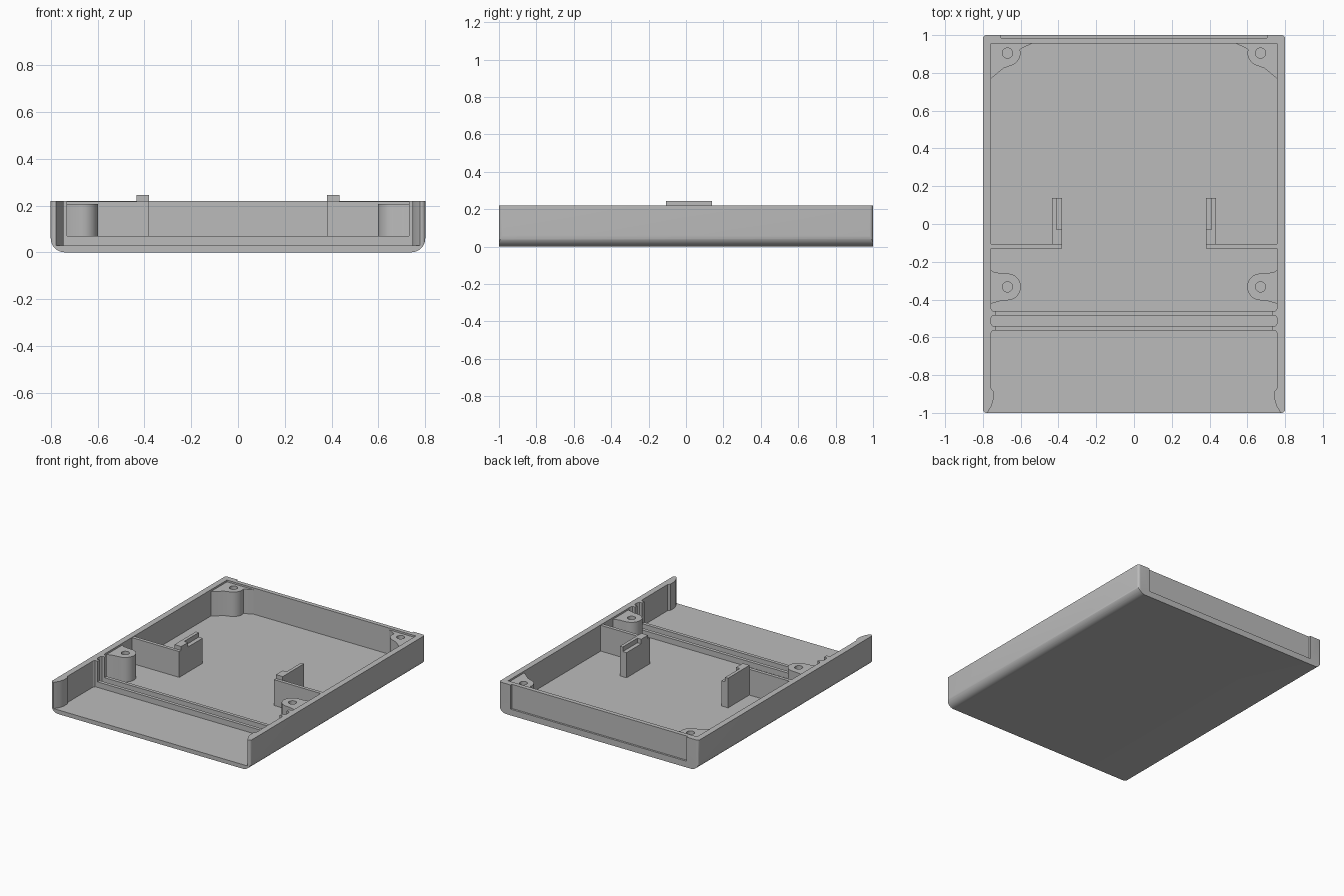
import bpy
import bmesh
from math import sin, cos, radians
from mathutils import Vector

cube = bpy.data.objects.get("Cube")
if cube:
    bpy.data.objects.remove(cube, do_unlink=True)

FLOOR, RIM, BOSS_TOP = 0.03, 0.22, 0.207
WALL = 0.757  # inner face of the side walls

grey = bpy.data.materials.new("plain grey")
grey.use_nodes = True
colour = (0.5, 0.5, 0.5, 1)
grey.diffuse_color = colour
grey.node_tree.nodes["Principled BSDF"].inputs["Base Color"].default_value = colour
parts = []


def arc(cx, cy, r, start, end, steps=8):
    angles = [radians(start + (end - start) * i / steps) for i in range(steps + 1)]
    return [(cx + r * cos(a), cy + r * sin(a)) for a in angles]


def prism(name, outline, low, high, upright=True):
    """Extrude an outline along z, or along y when it is an x-z section."""
    bm = bmesh.new()
    place = (lambda p: (p[0], p[1], low)) if upright else (lambda p: (p[0], low, p[1]))
    face = bm.faces.new([bm.verts.new(place(p)) for p in outline])
    side = bmesh.ops.extrude_face_region(bm, geom=[face])["geom"]
    depth = high - low
    move = Vector((0, 0, depth)) if upright else Vector((0, depth, 0))
    bmesh.ops.translate(bm, vec=move, verts=[g for g in side if isinstance(g, bmesh.types.BMVert)])
    bmesh.ops.recalc_face_normals(bm, faces=bm.faces)
    mesh = bpy.data.meshes.new(name)
    bm.to_mesh(mesh)
    bm.free()
    mesh.materials.append(grey)
    obj = bpy.data.objects.new(name, mesh)
    bpy.context.collection.objects.link(obj)
    parts.append(obj)
    return obj


def box(name, x0, x1, y0, y1, z0, z1):
    return prism(name, [(x0, y0), (x1, y0), (x1, y1), (x0, y1)], z0, z1)


def combine(obj, tool, operation="DIFFERENCE"):
    """Apply a boolean and remove its tool object."""
    mod = obj.modifiers.new("cut", "BOOLEAN")
    mod.operation, mod.object, mod.solver = operation, tool, "EXACT"
    bpy.context.view_layer.update()
    result = bpy.data.meshes.new_from_object(obj.evaluated_get(bpy.context.evaluated_depsgraph_get()))
    obj.modifiers.clear()
    obj.data = result
    parts.remove(tool)
    bpy.data.objects.remove(tool, do_unlink=True)


def mirrored(half):
    return half + [(-x, y) for x, y in reversed(half)]


# Shell: rounded lower side edges crossed with a plan with small round corners
section = mirrored([(0.8, RIM)] + arc(0.74, 0.06, 0.06, 0, -90, 10))
shell = prism("case_shell", section, -1, 1, upright=False)
r = 0.018
plan = mirrored(arc(0.8 - r, 1 - r, r, 90, 0, 5) + arc(0.8 - r, r - 1, r, 0, -90, 5))
combine(shell, prism("plan_tool", plan, -0.1, 0.4), "INTERSECT")

# Cavity open at the front, with panel guides and tapered front ends
guide = 0.73
half = [(WALL, 0.955)]
for back, front in ((-0.46, -0.485), (-0.54, -0.565)):
    half += [(WALL, back + 0.012), (WALL - 0.008, back), (guide, back),
             (guide, front), (WALL - 0.008, front), (WALL, front - 0.012)]
half += [(WALL, -0.87), (0.745, -0.885), (0.745, -0.93), (0.755, -0.965), (0.777, -1), (0.777, -1.1)]
combine(shell, prism("cavity_tool", mirrored(half), FLOOR, 0.4))

# Shallow recess on the outside of the back wall, open at the top
combine(shell, box("recess_tool", -0.705, 0.705, 0.986, 1.1, 0.045, 0.4))

# Two low ribs across the floor that hold the panel
for name, y0, y1 in (("rear_floor_rib", -0.485, -0.46), ("front_floor_rib", -0.565, -0.54)):
    box(name, -guide - 0.01, guide + 0.01, y0, y1, FLOOR - 0.01, 0.07)

# Screw boss outlines for the left side
mid_boss = ([(0.77, -0.24), (0.757, -0.245), (0.742, -0.254), (0.71, -0.26)]
            + arc(0.67, -0.333, 0.071, 90, 270, 12)
            + [(0.71, -0.408), (0.735, -0.416), (0.757, -0.422), (0.77, -0.425)])
corner_boss = ([(0.77, 0.97), (0.525, 0.97), (0.54, 0.955), (0.585, 0.935)]
               + arc(0.67, 0.905, 0.069, 165, 255, 8)
               + [(0.69, 0.825), (0.757, 0.77), (0.77, 0.76)])

for side, s in (("left", 1), ("right", -1)):
    for label, outline, y in (("middle", mid_boss, -0.333), ("corner", corner_boss, 0.905)):
        boss = prism(f"{side}_{label}_boss", [(s * px, py) for px, py in outline], FLOOR - 0.01, BOSS_TOP)
        hole = prism("hole_tool", arc(s * 0.67, y, 0.027, 0, 345, 23), 0.06, 0.4)
        combine(boss, hole)

    # Cross wall and the stepped bracket at its inner end
    box(f"{side}_cross_wall", s * 0.38, s * 0.77, -0.13, -0.105, FLOOR - 0.01, RIM - 0.003)
    bracket = box(f"{side}_bracket", s * 0.38, s * 0.434, -0.108, 0.138, FLOOR - 0.01, 0.245)
    combine(bracket, box("step_tool", s * 0.3, s * 0.41, -0.03, 0.3, 0.212, 0.4))

# Smooth the curved faces, keep the corners sharp
bpy.ops.object.select_all(action="DESELECT")
for obj in parts:
    obj.select_set(True)
bpy.context.view_layer.objects.active = shell
bpy.ops.object.shade_smooth_by_angle(angle=radians(30))
